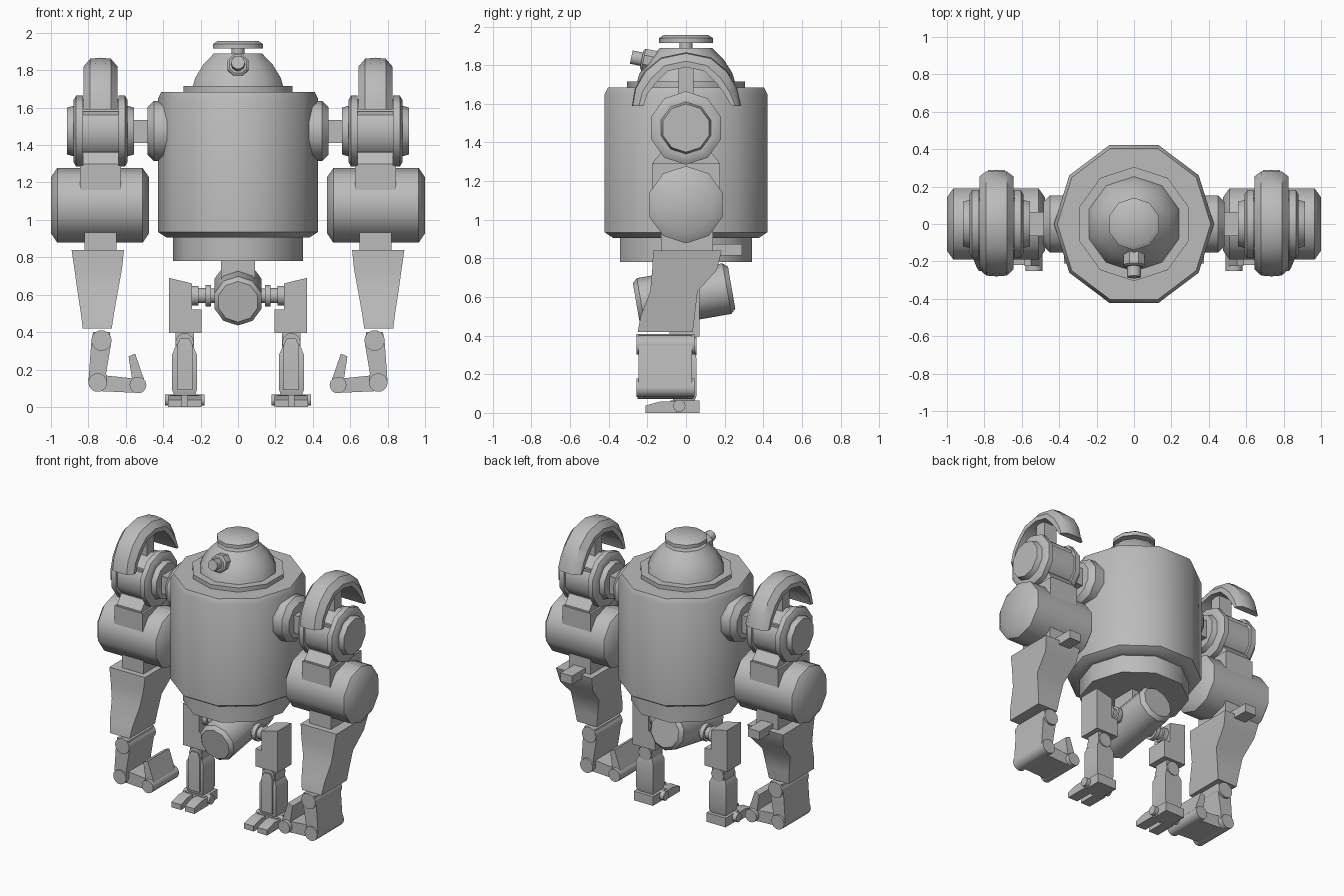
import bpy, bmesh, math
from mathutils import Vector, Matrix

if "Cube" in bpy.data.objects:
    bpy.data.objects.remove(bpy.data.objects["Cube"])

grey = bpy.data.materials.new("painted grey")
grey.diffuse_color = (0.5, 0.5, 0.5, 1)
grey.use_nodes = True
grey.node_tree.nodes["Principled BSDF"].inputs["Base Color"].default_value = grey.diffuse_color


def finish(name, bm, mirror=False):
    """Turn a bmesh into a named object, optionally mirrored across x."""
    bmesh.ops.recalc_face_normals(bm, faces=bm.faces)
    me = bpy.data.meshes.new(name)
    bm.to_mesh(me)
    bm.free()
    me.materials.append(grey)
    ob = bpy.data.objects.new(name, me)
    bpy.context.collection.objects.link(ob)
    if mirror:
        ob.modifiers.new("mirror", 'MIRROR').use_axis[0] = True
    return ob


def loft(name, rings, mirror=False):
    """Skin a list of equal-length point rings and cap both ends."""
    bm = bmesh.new()
    rows = [[bm.verts.new(p) for p in r] for r in rings]
    n = len(rows[0])
    for a, b in zip(rows, rows[1:]):
        for i in range(n):
            j = (i + 1) % n
            bm.faces.new((a[i], a[j], b[j], b[i]))
    bm.faces.new(rows[0])
    bm.faces.new(rows[-1])
    return finish(name, bm, mirror)


def lathe(name, profile, loc=(0, 0, 0), axis=(0, 0, 1), n=10, phase=0, sx=1, mirror=False):
    """Turn (radius, height) points around an axis."""
    if abs(axis[0]) > 0.9:      # local x -> world y, local y -> world z
        m = Matrix(((0, 0, 1), (1, 0, 0), (0, 1, 0)))
    else:
        z = Vector(axis).normalized()
        x = Vector((1, 0, 0))
        m = Matrix((x, z.cross(x), z)).transposed()
    c = Vector(loc)
    rings = []
    for r, h in profile:
        ang = [math.radians(phase) + 2 * math.pi * i / n for i in range(n)]
        rings.append([c + m @ Vector((sx * r * math.cos(a), r * math.sin(a), h)) for a in ang])
    return loft(name, rings, mirror)


def stack(name, levels, mirror=False):
    """Skin rectangles given as (z, x0, x1, y0, y1)."""
    return loft(name, [[(x0, y0, z), (x1, y0, z), (x1, y1, z), (x0, y1, z)]
                       for z, x0, x1, y0, y1 in levels], mirror)


def box(name, x0, x1, y0, y1, z0, z1, mirror=True):
    return stack(name, [(z0, x0, x1, y0, y1), (z1, x0, x1, y0, y1)], mirror)


def slab(name, xz, y0, y1, mirror=True):
    """Extrude a front outline along y."""
    return loft(name, [[(x, y, z) for x, z in xz] for y in (y0, y1)], mirror)


def side_slab(name, yz, x0, x1, mirror=True):
    """Extrude a side outline along x."""
    return loft(name, [[(x, y, z) for y, z in yz] for x in (x0, x1)], mirror)


def pin(name, r, x, z, y0, y1, n=14):
    """Hinge pin along y."""
    return lathe(name, [(r, y0), (r, y1)], (x, 0, z), (0, 1, 0), n, mirror=True)


# Torso barrel with chamfered rims and a lower skirt
lathe("torso", [(.36, .78), (.36, .905), (.395, .905), (.443, .935), (.443, 1.65),
                (.425, 1.685)], sx=.965)
# Head dome on its collar, with hatch on top
lathe("collar", [(.305, 1.68), (.305, 1.715)], phase=18)
lathe("dome", [(.255, 1.71), (.24, 1.76), (.195, 1.83), (.135, 1.89)], phase=18)
lathe("hatch_stem", [(.035, 1.88), (.035, 1.92)])
lathe("hatch", [(.14, 1.915), (.14, 1.94), (.115, 1.957)], phase=18)
# Eye lens on the dome
eye_axis = (0, -.97, .2)
lathe("eye_socket", [(.062, -.06), (.062, .02), (.05, .03)], (0, -.2, 1.825), eye_axis, 8, 22.5)
lathe("eye_lens", [(.037, 0), (.037, .085)], (0, -.2, 1.825), eye_axis, 10)

# Shoulder mounts and axles
lathe("shoulder_mount", [(.16, .36), (.16, .45), (.125, .485)], (0, 0, 1.475), (1, 0, 0),
      phase=18, mirror=True)
box("shoulder_axle", .47, .58, -.065, .065, 1.41, 1.535)
# Shoulder joint: stepped discs about the arm centre line
AX = .735
lathe("shoulder_discs", [(.125, -.18), (.135, -.145), (.165, -.145), (.19, -.13), (.19, -.095),
                         (.17, -.095), (.17, .095), (.19, .095), (.19, .13), (.165, .145),
                         (.135, .145), (.125, .18)], (AX, 0, 1.475), (1, 0, 0),
      phase=18, mirror=True)
side_slab("shoulder_block", [(-.17, 1.17), (.17, 1.17), (.17, 1.3), (.12, 1.36), (.14, 1.58),
                             (-.14, 1.58), (-.12, 1.36), (-.17, 1.3)], AX - .095, AX + .095)
box("elbow_yoke", AX - .11, AX + .11, -.175, .175, 1.16, 1.29)

# Curved shoulder guard: a chamfered section swept over the joint
rings = []
path = [(-.28, 1.59, -.22, 1.59), (-.265, 1.68, -.2, 1.65), (-.215, 1.77, -.155, 1.71),
        (-.13, 1.84, -.095, 1.77), (0, 1.867, 0, 1.79), (.13, 1.84, .095, 1.77),
        (.215, 1.77, .155, 1.71), (.265, 1.68, .2, 1.65), (.285, 1.59, .235, 1.59)]
for yo, zo, yi, zi in path:
    ring = []
    for dx, t in ((-.09, 0), (-.09, .4), (-.055, .93), (0, 1), (.055, .93), (.09, .4), (.09, 0)):
        ring.append((AX + dx, yi + (yo - yi) * t, zi + (zo - zi) * t))
    rings.append(ring)
loft("shoulder_guard", rings, True)
box("guard_post", AX - .05, AX + .05, -.04, .04, 1.6, 1.8)

# Elbow barrel
lathe("elbow_barrel", [(.15, -.262), (.2, -.228), (.2, .228), (.15, .262)],
      (.738, 0, 1.078), (1, 0, 0), phase=18, mirror=True)
box("forearm_link", .65, .82, -.13, .14, .82, 1.0)
box("forearm_spur", .69, .78, .1, .29, .815, .875)
# Forearm tapering down and forward
stack("forearm", [(.84, .61, .89, -.17, .185), (.74, .62, .875, -.175, .16),
                  (.63, .64, .86, -.185, .06), (.50, .663, .84, -.235, .045),
                  (.42, .675, .83, -.25, .035)], True)

# Clawed hand with hinge pins
pin("wrist_pin", .055, .73, .355, -.255, .045)
slab("palm", [(.685, .40), (.775, .40), (.785, .34), (.80, .13), (.75, .085), (.70, .13),
              (.705, .18), (.68, .33)], -.245, .03)
pin("knuckle_pin", .05, .75, .13, -.255, .045)
slab("finger_base", [(.75, .085), (.535, .075), (.535, .15), (.73, .17)], -.22, .01)
pin("finger_pin", .045, .535, .117, -.25, .04)
slab("finger_tip", [(.50, .14), (.565, .14), (.585, .27), (.55, .285)], -.225, .015)

# Pelvis cylinder, tilted, hung under the torso
box("pelvis_neck", -.09, .09, -.09, .09, .65, .79, mirror=False)
lathe("pelvis", [(.11, -.25), (.133, -.225), (.133, .225), (.11, .25)], (0, -.01, .605),
      (0, .98, .17), phase=18)
lathe("hip_axle", [(.04, .1), (.04, .145), (.06, .145), (.06, .175), (.042, .175), (.042, .21),
                   (.055, .21), (.055, .25)], (0, 0, .595), (1, 0, 0), mirror=True)
# Small legs
slab("thigh", [(.195, .395), (.37, .395), (.37, .69), (.245, .66), (.245, .52), (.195, .52)],
     -.085, .07)
box("knee", .235, .335, -.06, .045, .30, .40)
pin("knee_pin", .05, .285, .345, -.07, .055, 10)
stack("shin", [(.05, .235, .335, -.06, .04), (.09, .22, .352, -.075, .055),
               (.28, .22, .352, -.075, .055), (.315, .235, .338, -.065, .045)], True)
stack("shin_plate", [(.09, .243, .327, -.085, -.07), (.33, .243, .327, -.085, -.07),
                     (.365, .26, .31, -.08, -.06)], True)
# Feet: ankle rod, toes and heel
lathe("ankle_rod", [(.032, .18), (.032, .39)], (0, -.035, .037), (1, 0, 0), 10, mirror=True)
side_slab("foot", [(-.08, 0), (.07, 0), (.07, .065), (-.08, .065)], .21, .36)
for name, x0 in (("inner_toe", .195), ("outer_toe", .3)):
    side_slab(name, [(-.21, 0), (-.05, 0), (-.05, .06), (-.13, .06), (-.21, .038)], x0, x0 + .075)

# Smooth round parts, keep hard edges
for ob in bpy.context.scene.objects:
    ob.select_set(True)
    bpy.context.view_layer.objects.active = ob
bpy.ops.object.shade_smooth_by_angle(angle=math.radians(38))
